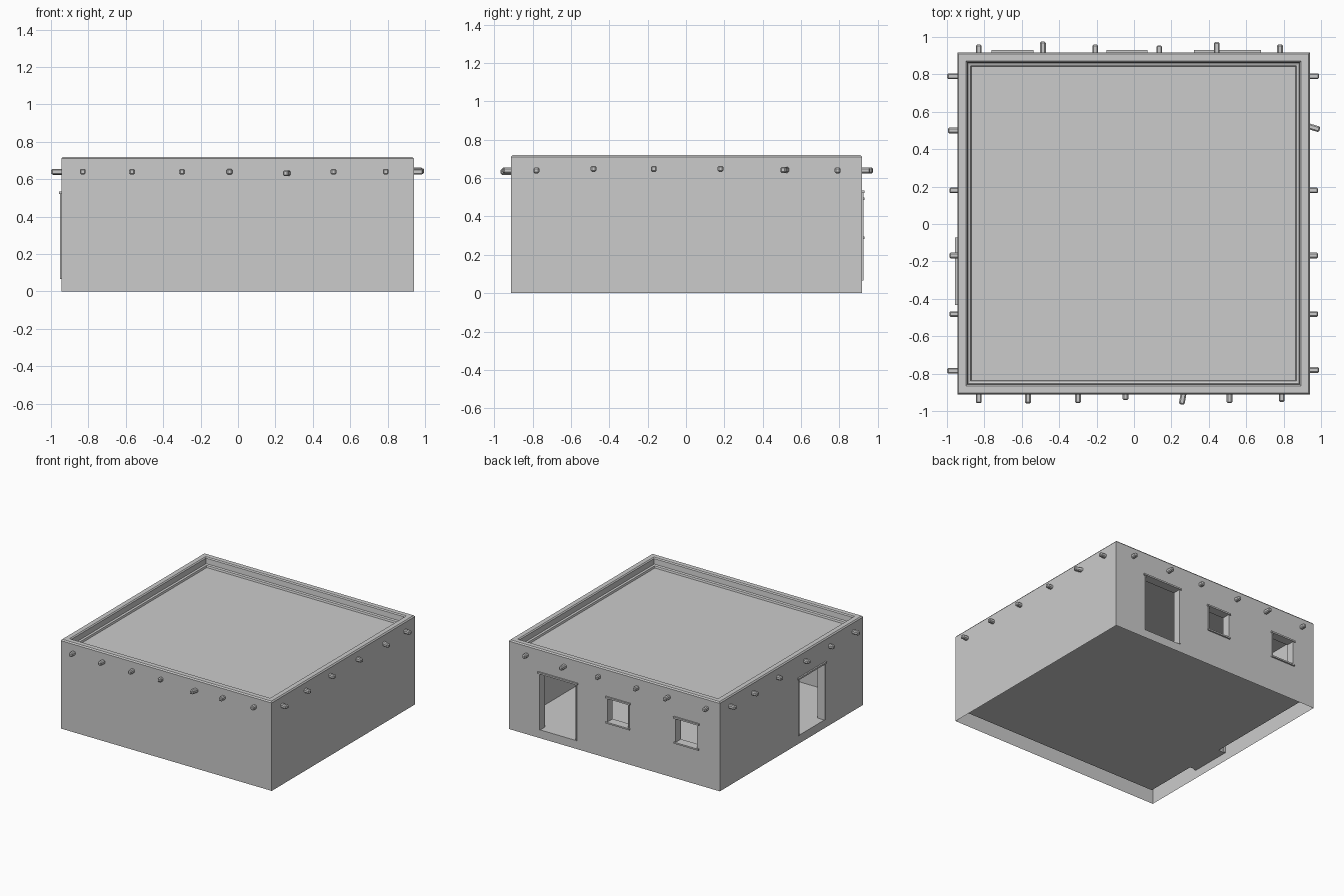
import bpy, bmesh, math
from mathutils import Vector

if "Cube" in bpy.data.objects:
    bpy.data.objects.remove(bpy.data.objects["Cube"])

X0, X1, Y0, Y1 = -0.945, 0.94, -0.912, 0.918   # outer footprint
T, FLOOR, CEIL, TOP = 0.06, 0.067, 0.62, 0.71

# openings: (u0, u1, z0, z1), u is x on the back wall and y on the left wall
BACK = [(0.34, 0.66, FLOOR, 0.522), (-0.13, 0.055, 0.295, 0.485), (-0.745, -0.555, 0.295, 0.485)]
LEFT = [(-0.415, -0.09, FLOOR, 0.522)]


def finish(bm, name):
    bmesh.ops.remove_doubles(bm, verts=bm.verts, dist=1e-5)
    bmesh.ops.recalc_face_normals(bm, faces=bm.faces)
    me = bpy.data.meshes.new(name)
    bm.to_mesh(me)
    bm.free()
    ob = bpy.data.objects.new(name, me)
    bpy.context.collection.objects.link(ob)
    return ob


def quad(bm, *pts):
    bm.faces.new([bm.verts.new(p) for p in pts])


def panel(bm, place, u0, u1, z0, z1, holes):
    """Flat wall divided into a grid, leaving the openings out."""
    us = sorted({u0, u1, *[h[0] for h in holes], *[h[1] for h in holes]})
    zs = sorted({z0, z1, *[h[2] for h in holes], *[h[3] for h in holes]})
    for a, b in zip(us, us[1:]):
        for c, d in zip(zs, zs[1:]):
            um, zm = (a + b) / 2, (c + d) / 2
            if not any(h[0] < um < h[1] and h[2] < zm < h[3] for h in holes):
                quad(bm, place(a, c), place(b, c), place(b, d), place(a, d))


def rect(o, z):
    return [(X0 + o, Y0 + o, z), (X1 - o, Y0 + o, z), (X1 - o, Y1 - o, z), (X0 + o, Y1 - o, z)]


# walls: outer shell open below, inner room, reveals joining them
bm = bmesh.new()
sides = [(0, Y0, 1, X0, X1, []), (0, Y1, -1, X0, X1, BACK),
         (1, X0, 1, Y0, Y1, LEFT), (1, X1, -1, Y0, Y1, [])]
for axis, pos, inward, u0, u1, holes in sides:
    def at(depth, axis=axis, pos=pos, inward=inward):
        w = pos + inward * depth
        return (lambda u, z: (u, w, z)) if axis == 0 else (lambda u, z: (w, u, z))
    outer, inner = at(0), at(T)
    panel(bm, outer, u0, u1, 0, TOP, holes)
    panel(bm, inner, u0 + T, u1 - T, FLOOR, CEIL, holes)
    for a, b, c, d in holes:
        ring = [(a, c), (b, c), (b, d), (a, d)]
        for p, q in zip(ring, ring[1:] + ring[:1]):
            quad(bm, outer(*p), outer(*q), inner(*q), inner(*p))
quad(bm, *rect(T, FLOOR))
quad(bm, *rect(T, CEIL))

# parapet with chamfered rim, inner ledge and sunken roof
profile = [(0, TOP), (0.008, 0.72), (0.046, 0.72), (0.054, 0.712),
           (0.058, 0.67), (0.072, 0.665), (0.076, 0.65)]
for (o, z), (o2, z2) in zip(profile, profile[1:]):
    r, s = rect(o, z), rect(o2, z2)
    for i in range(4):
        j = (i + 1) % 4
        quad(bm, r[i], r[j], s[j], s[i])
quad(bm, *rect(*profile[-1]))
finish(bm, "house_walls")


def box(name, lo, hi):
    bm = bmesh.new()
    bmesh.ops.create_cube(bm, size=1)
    for v in bm.verts:
        v.co = [(lo[k] + hi[k]) / 2 + v.co[k] * (hi[k] - lo[k]) for k in range(3)]
    return finish(bm, name)


# lintels, posts and window sills, slightly proud of the wall
def trim(name, axis, pos, out, hole):
    a, b, c, d = hole
    parts = [("lintel", a - 0.018, b + 0.018, d, d + 0.013, 0.012),
             ("post_a", a - 0.007, a, c, d, 0.006),
             ("post_b", b, b + 0.007, c, d, 0.006)]
    if c > FLOOR:
        parts.append(("sill", a - 0.014, b + 0.014, c - 0.012, c, 0.012))
    for part, u0, u1, z0, z1, proud in parts:
        w0, w1 = sorted((pos - out * 0.02, pos + out * proud))
        lo, hi = ((u0, w0, z0), (u1, w1, z1)) if axis == 0 else ((w0, u0, z0), (w1, u1, z1))
        box(f"{name}_{part}", lo, hi)


for name, h in zip(("back_door", "window_a", "window_b"), BACK):
    trim(name, 0, Y1, 1, h)
trim("side_door", 1, X0, -1, LEFT[0])


# roof beam ends: bevelled stubs from the wall to a tip point
def beam(name, root, tip, size=0.031):
    root, tip = Vector(root), Vector(tip)
    d = tip - root
    bm = bmesh.new()
    bmesh.ops.create_cube(bm, size=1)
    for v in bm.verts:
        v.co = (v.co.x * size, v.co.y * d.length, v.co.z * size)
    ob = finish(bm, name)
    ob.location = (root + tip) / 2
    ob.rotation_euler = (math.asin(d.z / d.length), 0, math.atan2(-d.x, d.y))
    m = ob.modifiers.new("bevel", 'BEVEL')
    m.width, m.segments = 0.007, 1


# each entry: position along wall, tip, height, sideways lean
rows = {
    "front": (0, Y0 + 0.03, [(-.83, -.958, .64, 0), (-.567, -.96, .64, 0), (-.30, -.958, .64, 0),
              (-.045, -.942, .64, 0), (.27, -.965, .632, -.016), (.51, -.958, .64, 0), (.79, -.952, .64, 0)]),
    "back": (0, Y1 - 0.03, [(-.83, .96, .64, 0), (-.487, .975, .64, 0), (-.207, .96, .64, 0),
             (.135, .955, .64, 0), (.442, .972, .64, 0), (.78, .96, .64, 0)]),
    "right": (1, X1 - 0.03, [(-.78, .99, .64, 0), (-.482, .985, .648, 0), (-.168, .985, .648, 0),
              (.18, .985, .648, 0), (.53, .993, .643, -.025), (.79, .99, .64, 0)]),
    "left": (1, X0 + 0.03, [(-.785, -1.0, .64, 0), (-.482, -.987, .64, 0), (-.168, -.987, .64, 0),
             (.18, -.987, .64, 0), (.50, -.995, .637, 0), (.79, -1.0, .64, 0)]),
}
for side, (axis, w, items) in rows.items():
    for i, (u, tip, z, lean) in enumerate(items):
        if axis == 0:
            beam(f"{side}_beam_{i}", (u, w, z), (u + lean, tip, z))
        else:
            beam(f"{side}_beam_{i}", (w, u, z), (tip, u + lean, z))
